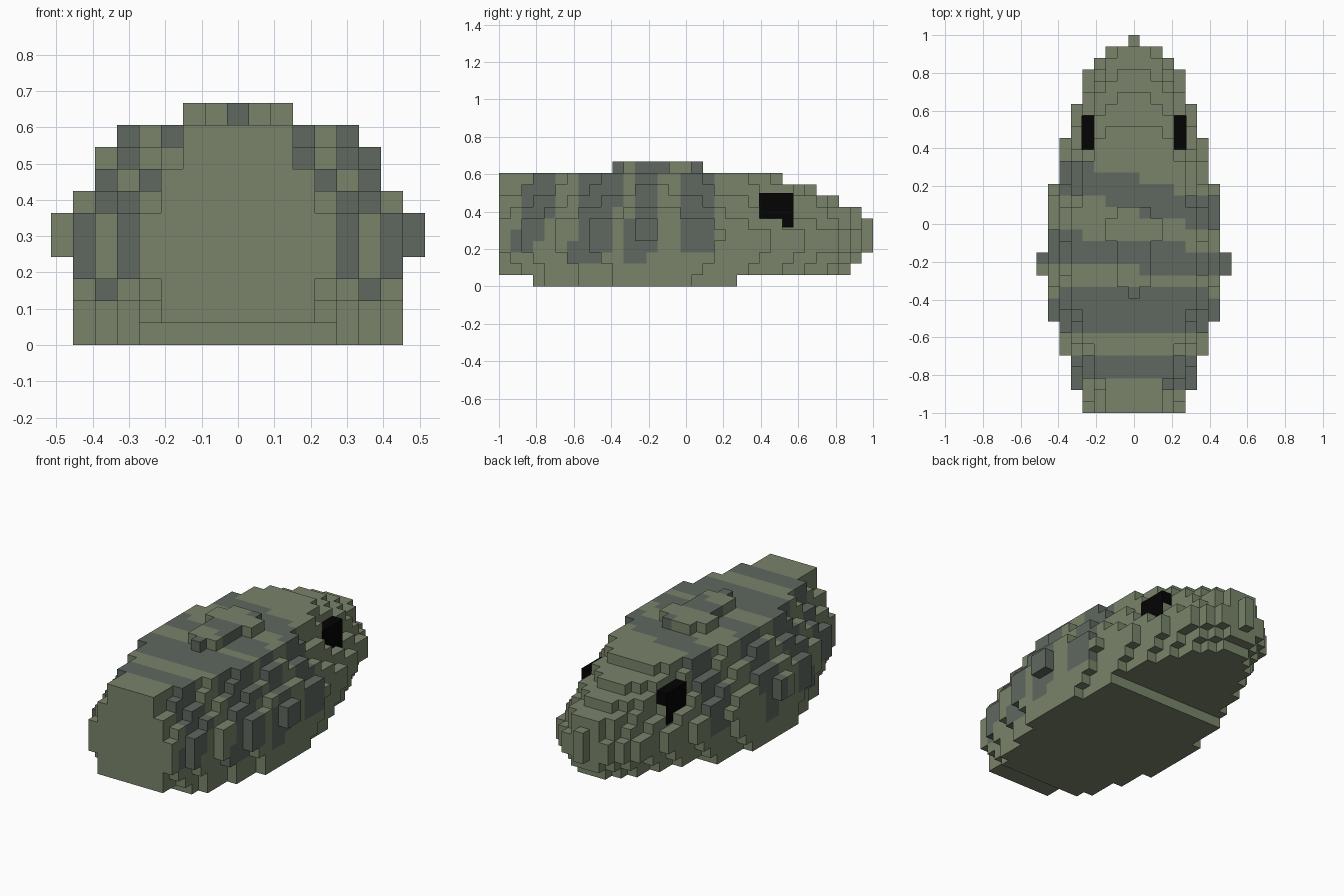
import bpy, bmesh
from mathutils import Vector

if "Cube" in bpy.data.objects:
    bpy.data.objects.remove(bpy.data.objects["Cube"])

S = 2 / 33  # voxel size

def material(name, rgb):
    m = bpy.data.materials.new(name)
    m.diffuse_color = (*rgb, 1)
    m.use_nodes = True
    m.node_tree.nodes["Principled BSDF"].inputs["Base Color"].default_value = m.diffuse_color
    return m

GREEN = material("olive", (0.192, 0.23, 0.145))
DARK = material("grey_stripe", (0.116, 0.136, 0.116))
BLACK = material("black", (0.001, 0.001, 0.001))

# Body plan outline: (y, half width in voxels)
OUTLINE = [(-1, 4.05), (-.88, 5), (-.70, 6), (-.515, 7), (-.27, 8), (-.15, 8),
           (.21, 7), (.455, 6), (.64, 5), (.82, 4), (.88, 3), (.94, 2), (1, -.3)]
# Per layer: first row, end row, inset from the outline
LAYERS = [(3, 21, .55), (0, 31, .3), (0, 32, .2), (0, 33, .1), (0, 33, 0),
          (0, 33, 0), (0, 32, .7), (0, 30, 1.2), (0, 28, 1.9), (0, 25, 2.25)]

def outline(y):
    for (y0, w0), (y1, w1) in zip(OUTLINE, OUTLINE[1:]):
        if y <= y1:
            return w0 + (w1 - w0) * (y - y0) / (y1 - y0)
    return 0

def centre(i, j, k):
    return i * S, -1 + (j + .5) * S, (k + .5) * S

def body_cells():
    cells = set()
    for k, (start, end, inset) in enumerate(LAYERS):
        for j in range(start, end):
            y = centre(0, j, k)[1]
            d = inset
            if k >= 5:
                d += min(1.1 * max(0, y), .55)
            elif k in (1, 2):
                d += (1.4 if k == 1 else .6) * (y + .13) ** 2
            w = max(0, int(outline(y) - d))
            # side bumps
            w = 8 if k in (4, 5) and j in (12, 13) else min(w, 7)
            # rounded nose
            if k > 5:
                w = min(w, (2 if k == 9 else 1) + end - 1 - j)
            elif k in (1, 2):
                w = min(w, 2 + end - j)
            cells.update((i, j, k) for i in range(-w, w + 1))
    # raised plate on top
    for j, w in zip(range(10, 18), (0, 1, 1, 1, 1, 2, 2, 1)):
        cells.update((i, j, 10) for i in range(-w, w + 1))
    return cells

# Stripes: (y centre, slant across x, half thickness, lean down the side, lowest z)
STRIPES = [(.16, -.28, .085, 0, .18), (-.165, -.12, .075, .15, .12),
           (-.45, 0, .1, .3, .12), (-.765, -.05, .075, .35, .18)]

def striped(i, j, k):
    x, y, z = centre(i, j, k)
    if j == 0:
        return False
    if k == 10 and j == 10:
        return True
    return any(z > low and abs(y - (c + slant * x - lean * max(0, .45 - z))) < half
               for c, slant, half, lean, low in STRIPES)

def voxel_object(name, cells):
    bm = bmesh.new()
    verts = {}
    def vert(p):
        if p not in verts:
            verts[p] = bm.verts.new(((p[0] - .5) * S, -1 + p[1] * S, p[2] * S))
        return verts[p]
    for c in sorted(cells):
        for axis in range(3):
            for side in (0, 1):
                n = list(c)
                n[axis] += 2 * side - 1
                if tuple(n) in cells:
                    continue
                u, v = (axis + 1) % 3, (axis + 2) % 3
                ring = []
                for a, b in ((0, 0), (1, 0), (1, 1), (0, 1)):
                    p = list(c)
                    p[axis] += side
                    p[u] += a
                    p[v] += b
                    ring.append(vert(tuple(p)))
                f = bm.faces.new(ring if side else ring[::-1])
                f.material_index = int(striped(*c))
    me = bpy.data.meshes.new(name)
    bm.to_mesh(me)
    bm.free()
    me.materials.append(GREEN)
    me.materials.append(DARK)
    ob = bpy.data.objects.new(name, me)
    bpy.context.collection.objects.link(ob)
    return ob

voxel_object("body", body_cells())

# Eyes: a black block on each side
for side, label in ((-1, "left"), (1, "right")):
    bpy.ops.mesh.primitive_cube_add(size=1, location=(side * .24, .483, .407))
    eye = bpy.context.object
    eye.name = label + "_eye"
    eye.scale = Vector((.074, .184, .186))
    eye.data.materials.append(BLACK)
